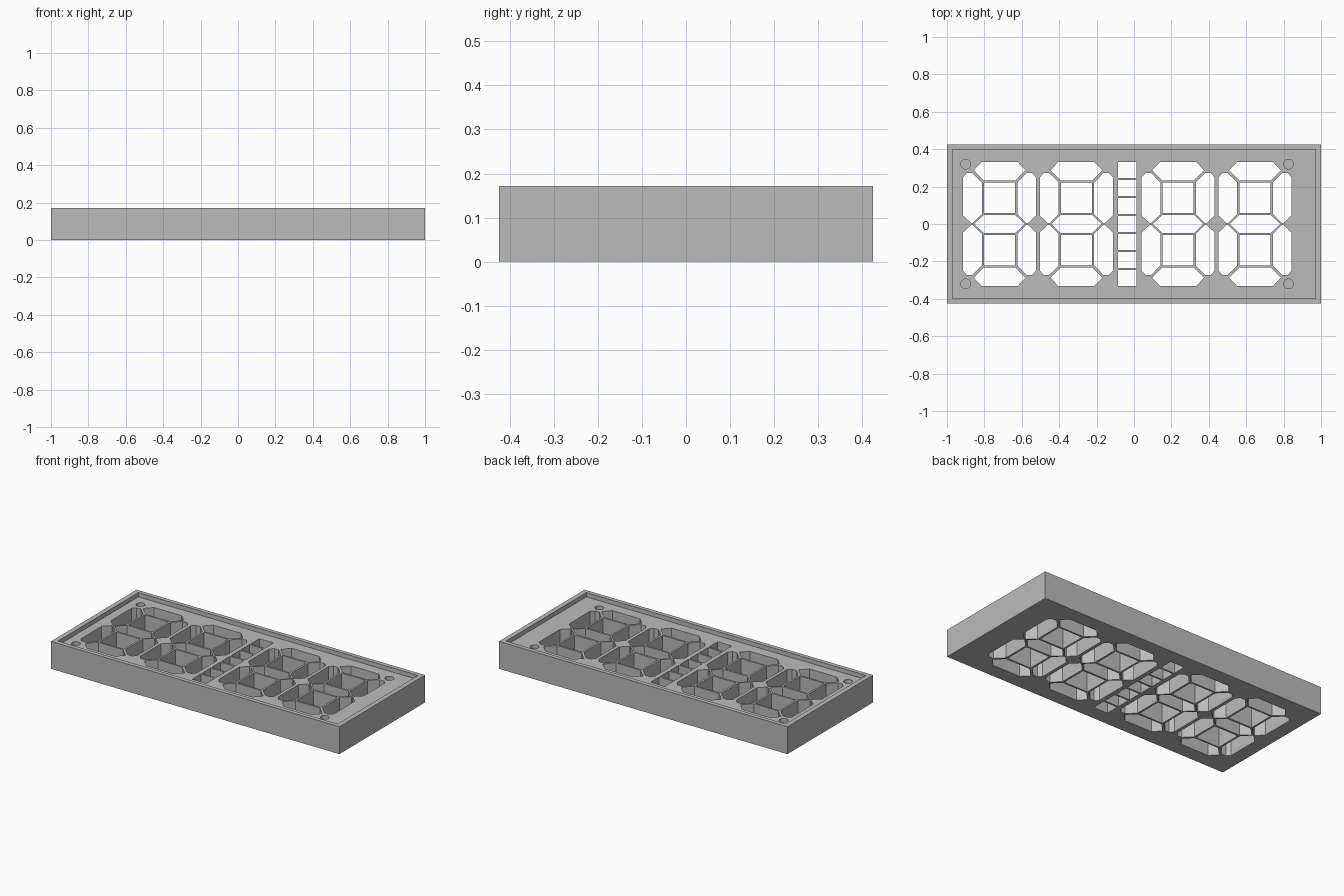
import bpy
import bmesh
from math import cos, sin, tau

cube = bpy.data.objects.get("Cube")
if cube:
    bpy.data.objects.remove(cube, do_unlink=True)

HEIGHT = 0.172
FLOOR = 0.145      # level of the recessed face
SCREW_FLOOR = 0.05  # bottom of the blind screw holes
CENTRE = -0.036    # x centre of the display area


def prism(bm, points, z0, z1):
    """Closed prism from a 2D outline."""
    face = bm.faces.new([bm.verts.new((x, y, z0)) for x, y in points])
    top = bmesh.ops.extrude_face_region(bm, geom=[face])["geom"]
    verts = [v for v in top if isinstance(v, bmesh.types.BMVert)]
    bmesh.ops.translate(bm, verts=verts, vec=(0, 0, z1 - z0))


def rect(cx, cy, hx, hy):
    return [(cx - hx, cy - hy), (cx + hx, cy - hy),
            (cx + hx, cy + hy), (cx - hx, cy + hy)]


def make_object(name, bm):
    bmesh.ops.recalc_face_normals(bm, faces=bm.faces[:])
    mesh = bpy.data.meshes.new(name)
    bm.to_mesh(mesh)
    bm.free()
    obj = bpy.data.objects.new(name, mesh)
    bpy.context.collection.objects.link(obj)
    return obj


# Outer block
bm = bmesh.new()
prism(bm, rect(0, 0, 1, 0.424), 0, HEIGHT)
frame = make_object("display_frame", bm)

# Shallow recess that leaves a raised rim
bm = bmesh.new()
prism(bm, rect(0, 0, 0.97, 0.398), FLOOR, HEIGHT + 0.1)
recess = make_object("recess_cutter", bm)

# Segment outlines of one digit, about its own centre
TOP = [(-0.085, 0.233), (0.085, 0.233), (0.139, 0.287),
       (0.096, 0.332), (-0.096, 0.332), (-0.139, 0.287)]
SIDE = [(0.095, 0.052), (0.144, 0.005), (0.152, 0.005), (0.195, 0.045),
        (0.195, 0.25), (0.175, 0.272), (0.144, 0.272), (0.095, 0.222)]
MIDDLE = [(-0.085, -0.048), (0.085, -0.048), (0.135, 0),
          (0.085, 0.048), (-0.085, 0.048), (-0.135, 0)]
WELL = rect(0, 0.141, 0.083, 0.081)

bm = bmesh.new()


def through(points, cx, mx=1, my=1):
    prism(bm, [(cx + mx * x, my * y) for x, y in points], -0.1, HEIGHT + 0.1)


# Four digits, mirrored top to bottom and side to side
for offset in (-0.683, -0.272, 0.272, 0.683):
    cx = CENTRE + offset
    through(MIDDLE, cx)
    for my in (1, -1):
        through(TOP, cx, 1, my)
        through(WELL, cx, 1, my)
        for mx in (1, -1):
            through(SIDE, cx, mx, my)

# Centre column of seven windows
for i in range(-3, 4):
    through(rect(0, i * 0.0965, 0.049, 0.0425), CENTRE)

# Blind screw holes
for x in (-0.9, 0.826):
    for y in (-0.32, 0.32):
        ring = [(x + 0.026 * cos(tau * k / 32), y + 0.026 * sin(tau * k / 32))
                for k in range(32)]
        prism(bm, ring, SCREW_FLOOR, HEIGHT + 0.1)
openings = make_object("openings_cutter", bm)

# Cut the block, then drop the cutters
for cutter in (recess, openings):
    cutter.hide_render = True
    mod = frame.modifiers.new(cutter.name, "BOOLEAN")
    mod.operation = "DIFFERENCE"
    mod.solver = "EXACT"
    mod.object = cutter
bpy.context.view_layer.objects.active = frame
frame.select_set(True)
for name in [m.name for m in frame.modifiers]:
    bpy.ops.object.modifier_apply(modifier=name)
for cutter in (recess, openings):
    bpy.data.objects.remove(cutter, do_unlink=True)

# Single grey material
grey = bpy.data.materials.new("grey_plastic")
grey.use_nodes = True
colour = (0.5, 0.5, 0.5, 1)
grey.diffuse_color = colour
grey.node_tree.nodes["Principled BSDF"].inputs["Base Color"].default_value = colour
frame.data.materials.clear()
frame.data.materials.append(grey)
